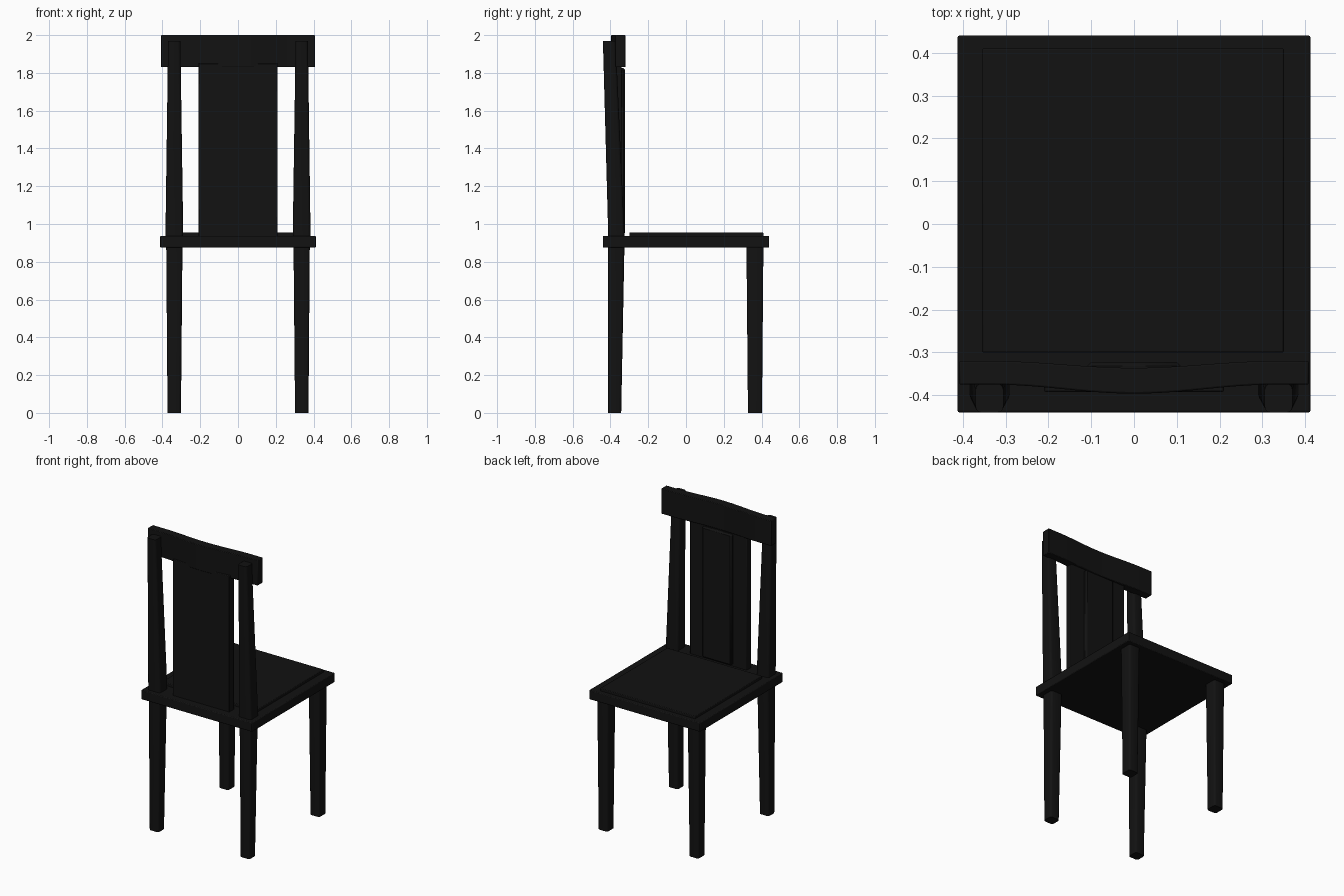
import bpy, bmesh, math

if "Cube" in bpy.data.objects:
    bpy.data.objects.remove(bpy.data.objects["Cube"])

black = bpy.data.materials.new("black_paint")
black.diffuse_color = (0.006, 0.006, 0.006, 1)
black.use_nodes = True
black.node_tree.nodes["Principled BSDF"].inputs["Base Color"].default_value = black.diffuse_color


def finish(name, bm, bevel=0.0, segments=2):
    bmesh.ops.recalc_face_normals(bm, faces=bm.faces)
    me = bpy.data.meshes.new(name)
    bm.to_mesh(me)
    bm.free()
    ob = bpy.data.objects.new(name, me)
    bpy.context.collection.objects.link(ob)
    me.materials.append(black)
    if bevel:
        mod = ob.modifiers.new("bevel", 'BEVEL')
        mod.width, mod.segments = bevel, segments
        mod.limit_method = 'ANGLE'
        mod.angle_limit = math.radians(40)
    bpy.ops.object.select_all(action='DESELECT')
    ob.select_set(True)
    bpy.context.view_layer.objects.active = ob
    bpy.ops.object.shade_smooth_by_angle(angle=math.radians(35))
    return ob


def loft(name, rings, bevel=0.0, segments=2):
    """Skin a list of equal point rings and cap the ends."""
    bm = bmesh.new()
    vs = [[bm.verts.new(p) for p in r] for r in rings]
    n = len(vs[0])
    for a, b in zip(vs, vs[1:]):
        for i in range(n):
            j = (i + 1) % n
            bm.faces.new((a[i], a[j], b[j], b[i]))
    bm.faces.new(vs[0])
    bm.faces.new(vs[-1])
    return finish(name, bm, bevel, segments)


def rect(x0, x1, y0, y1, z):
    return [(x0, y0, z), (x1, y0, z), (x1, y1, z), (x0, y1, z)]


def rounded(x0, x1, y0, y1, z, r=0.014, steps=3):
    pts = []
    corners = [(x1 - r, y1 - r), (x0 + r, y1 - r), (x0 + r, y0 + r), (x1 - r, y0 + r)]
    for k, (cx, cy) in enumerate(corners):
        for i in range(steps + 1):
            a = math.pi / 2 * (k + i / steps)
            pts.append((cx + r * math.cos(a), cy + r * math.sin(a), z))
    return pts


# Seat board and its shallow raised pad
loft("seat", [rect(-.412, .412, -.44, .44, .875), rect(-.412, .412, -.44, .44, .937)], .005)
loft("seat_pad", [rect(-.355, .35, -.30, .41, .93), rect(-.355, .35, -.30, .41, .955)], .004)

# Legs and back posts: (x0, x1, y0, y1, z) sections, mirrored left and right
front = [(.302, .373, .328, .402, 0), (.294, .378, .32, .41, .89)]
back = [(.302, .373, -.412, -.343, 0), (.294, .38, -.412, -.326, .88),
        (.29, .384, -.412, -.326, .95), (.303, .372, -.436, -.366, 1.83),
        (.305, .370, -.44, -.373, 1.97)]
for name, secs in (("front_leg", front), ("back_post", back)):
    for side, label in ((1, "right"), (-1, "left")):
        rings = []
        for x0, x1, y0, y1, z in secs:
            a, b = sorted((side * x0, side * x1))
            rings.append(rounded(a, b, y0, y1, z))
        loft(f"{name}_{label}", rings)

# Curved top rail
rings = []
for i in range(25):
    x = -.408 + .816 * i / 24
    t = min(abs(x) / .33, 1)
    bow = .5 + .5 * math.cos(math.pi * t)
    y0, y1 = -.375 - .021 * bow, -.32 - .016 * bow
    rings.append([(x, y0, 1.83), (x, y1, 1.83), (x, y1, 2), (x, y0, 2)])
loft("top_rail", rings, .004)

# Back splat with a raised centre panel
loft("splat", [rect(-.21, .21, -.392, -.342, .93), rect(-.21, .21, -.392, -.342, 1.85)], .004)
loft("splat_panel", [rect(-.11, .11, -.35, -.322, .945), rect(-.11, .11, -.35, -.322, 1.825)], .01, 1)
